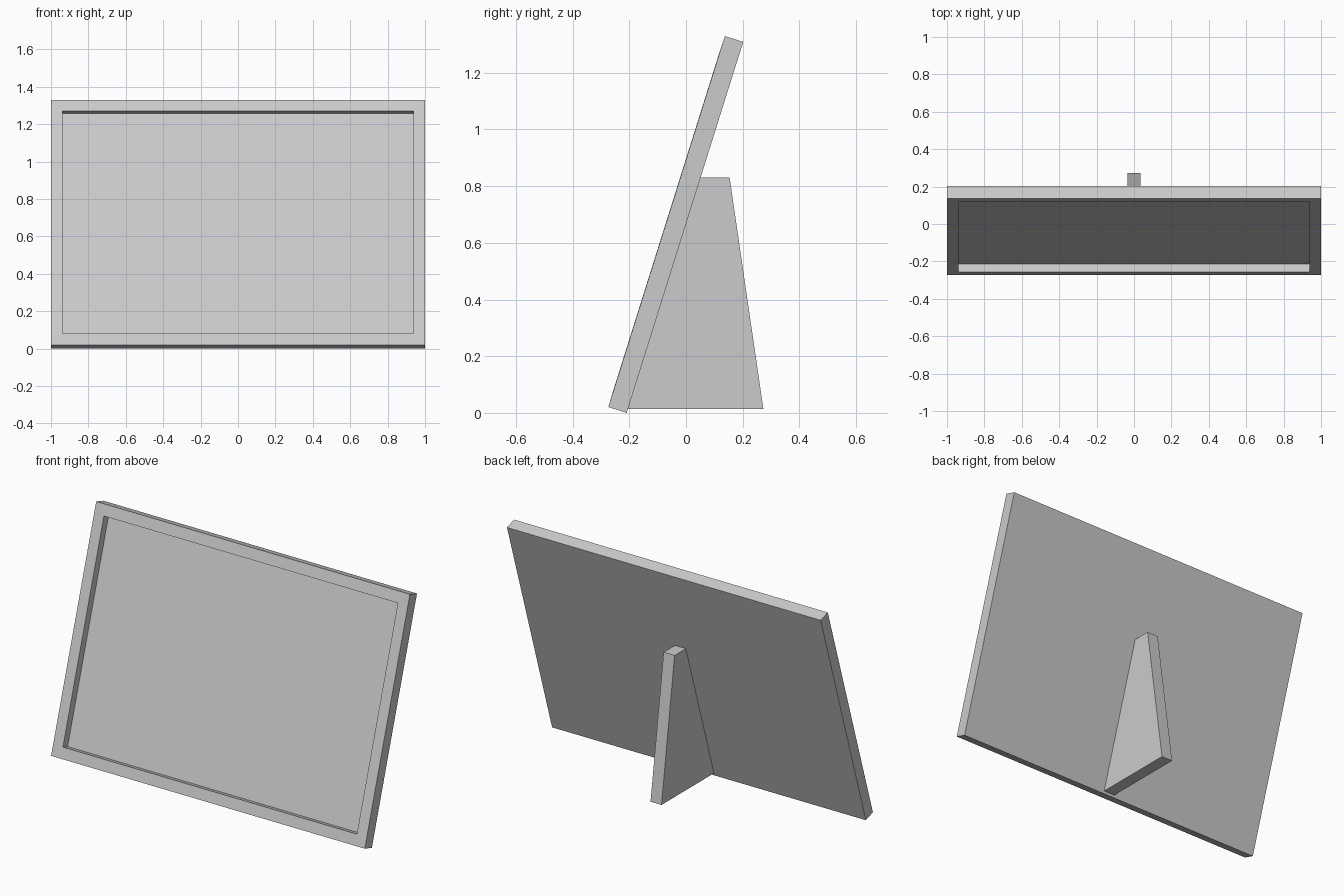
import bpy, bmesh, math
from mathutils import Matrix, Vector

if "Cube" in bpy.data.objects:
    bpy.data.objects.remove(bpy.data.objects["Cube"])

HEIGHT, DEPTH, BORDER, RECESS = 1.372, 0.068, 0.089, 0.045
LEAN = math.atan2(0.411, 1.309)


def finish(bm, name):
    bmesh.ops.recalc_face_normals(bm, faces=bm.faces)
    mesh = bpy.data.meshes.new(name)
    bm.to_mesh(mesh)
    bm.free()
    obj = bpy.data.objects.new(name, mesh)
    bpy.context.collection.objects.link(obj)
    return obj


# Frame: slab with a recessed picture panel, its front bottom edge at the origin
bm = bmesh.new()
bmesh.ops.create_cube(bm, size=1)
bmesh.ops.scale(bm, vec=(2, DEPTH, HEIGHT), verts=bm.verts)
bmesh.ops.translate(bm, vec=(0, DEPTH / 2, HEIGHT / 2), verts=bm.verts)
bm.normal_update()
front = min(bm.faces, key=lambda f: f.calc_center_median().y)
bmesh.ops.inset_region(bm, faces=[front], thickness=BORDER, depth=0.001)
panel = bmesh.ops.extrude_discrete_faces(bm, faces=[front])["faces"][0]
bmesh.ops.translate(bm, vec=(0, RECESS, 0), verts=panel.verts)
frame = finish(bm, "picture_frame")
frame.data.transform(Matrix.Translation((0, -0.274, 0.0205)) @ Matrix.Rotation(-LEAN, 4, 'X'))

# Rear stand: tapered plate that meets the leaning back of the frame
profile = [(-0.206, 0.014), (0.273, 0.014), (0.154, 0.83), (0.049, 0.83)]
bm = bmesh.new()
side = bm.faces.new([bm.verts.new((-0.035, y, z)) for y, z in profile])
new = bmesh.ops.extrude_face_region(bm, geom=[side])["geom"]
bmesh.ops.translate(bm, vec=(0.07, 0, 0),
                    verts=[v for v in new if isinstance(v, bmesh.types.BMVert)])
finish(bm, "rear_stand")
